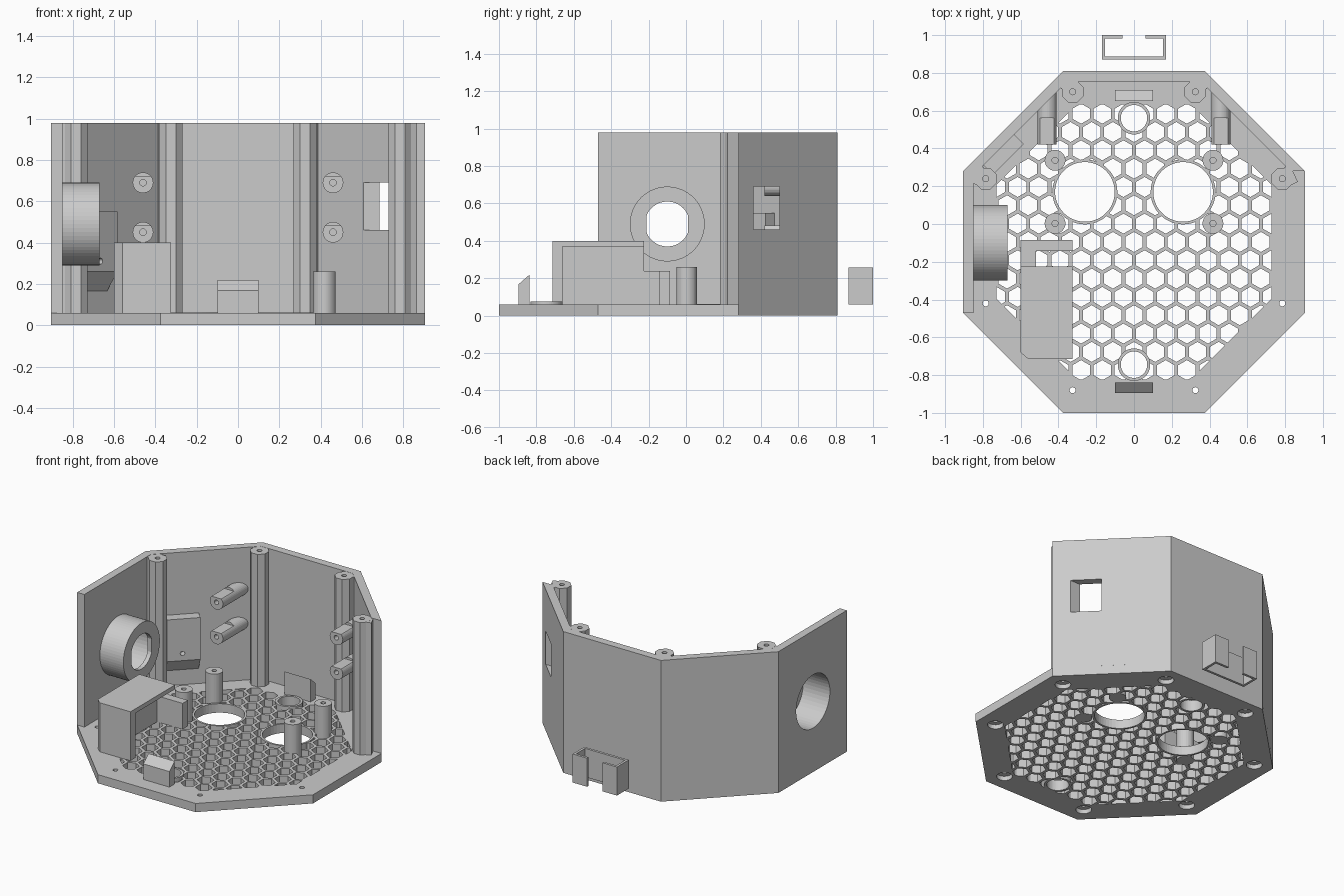
import bpy, bmesh, math
from mathutils import Matrix

if "Cube" in bpy.data.objects:
    bpy.data.objects.remove(bpy.data.objects["Cube"])

GREY = bpy.data.materials.new("light_grey_plastic")
GREY.diffuse_color = (0.6, 0.6, 0.6, 1)
GREY.use_nodes = True
GREY.node_tree.nodes["Principled BSDF"].inputs["Base Color"].default_value = GREY.diffuse_color
CY = -0.095                      # centre of the octagon in y


def circle(cx, cy, r, n=48, turn=0.0):
    return [(cx + r * math.cos(2 * math.pi * i / n + turn),
             cy + r * math.sin(2 * math.pi * i / n + turn)) for i in range(n)]


def rect(x0, x1, y0, y1):
    return [(x0, y0), (x1, y0), (x1, y1), (x0, y1)]


def octagon(apothem):
    return circle(0, CY, apothem / math.cos(math.pi / 8), 8, math.pi / 8)


def prisms(name, polys, lo, hi, axis="z"):
    """Extrude one or more outlines along an axis."""
    place = {"x": lambda p, h: (h, p[0], p[1]),
             "y": lambda p, h: (p[0], h, p[1]),
             "z": lambda p, h: (p[0], p[1], h)}[axis]
    bm = bmesh.new()
    for pts in polys:
        a = [bm.verts.new(place(p, lo)) for p in pts]
        b = [bm.verts.new(place(p, hi)) for p in pts]
        bm.faces.new(a)
        bm.faces.new(b)
        for i in range(len(pts)):
            j = (i + 1) % len(pts)
            bm.faces.new((a[i], a[j], b[j], b[i]))
    bmesh.ops.recalc_face_normals(bm, faces=bm.faces)
    me = bpy.data.meshes.new(name)
    bm.to_mesh(me)
    bm.free()
    me.materials.append(GREY)
    ob = bpy.data.objects.new(name, me)
    bpy.context.collection.objects.link(ob)
    return ob


def prism(name, pts, lo, hi, axis="z"):
    return prisms(name, [pts], lo, hi, axis)


def cut(ob, polys, lo, hi, axis="z"):
    """Subtract extruded outlines from an object."""
    tool = prisms("cutter", polys, lo, hi, axis)
    tool.hide_render = True
    mod = ob.modifiers.new("cut", "BOOLEAN")
    mod.operation, mod.solver, mod.object = "DIFFERENCE", "EXACT", tool
    bpy.context.view_layer.objects.active = ob
    bpy.ops.object.modifier_apply(modifier=mod.name)
    bpy.data.objects.remove(tool)


def clip(poly, apothem):
    """Trim a convex outline to the octagon."""
    for k in range(8):
        c, s = math.cos(k * math.pi / 4), math.sin(k * math.pi / 4)
        d = [p[0] * c + (p[1] - CY) * s - apothem for p in poly]
        out = []
        for i, p in enumerate(poly):
            j = (i + 1) % len(poly)
            q = poly[j]
            if d[i] <= 0:
                out.append(p)
            if (d[i] < 0) != (d[j] < 0) and abs(d[i] - d[j]) > 1e-9:
                t = d[i] / (d[i] - d[j])
                out.append((p[0] + t * (q[0] - p[0]), p[1] + t * (q[1] - p[1])))
        poly = out
    return poly


def area(p):
    return abs(sum(p[i - 1][0] * p[i][1] - p[i][0] * p[i - 1][1]
                   for i in range(len(p)))) / 2


# Base plate with honeycomb floor
base = prism("base_plate", octagon(0.905), 0, 0.06)
pitch, cells = 0.112, []
for row in range(-9, 10):
    for col in range(-9, 10):
        x = (col + 0.5 * (row % 2)) * pitch
        y = CY + row * pitch * math.sqrt(3) / 2
        cell = clip(circle(x, y, 0.092 / math.sqrt(3), 6, math.pi / 6), 0.728)
        if len(cell) > 2 and area(cell) > 2e-4:
            cells.append(cell)
cut(base, cells, -0.02, 0.08)

# Screw holes near the eight corners
corners = [(sx * x, y) for sx in (-1, 1)
           for x, y in ((0.325, 0.70), (0.785, 0.24), (0.785, -0.42), (0.325, -0.88))]
cut(base, [circle(x, y, 0.016, 16) for x, y in corners], -0.02, 0.08)
cut(base, [circle(x, y, 0.05, 24) for x, y in corners], -0.02, 0.03)

# Rimmed round openings in the floor
openings = [("sensor_rim_left", -0.26, 0.17, 0.172, 0.158, 0.062),
            ("sensor_rim_right", 0.26, 0.17, 0.172, 0.158, 0.062),
            ("rear_rim", 0, 0.56, 0.086, 0.07, 0.075),
            ("front_rim", 0, -0.745, 0.086, 0.07, 0.075)]
cut(base, [circle(x, y, (ro + ri) / 2) for _, x, y, ro, ri, _ in openings], -0.02, 0.08)
for name, x, y, ro, ri, top in openings:
    rim = prism(name, circle(x, y, ro), 0, top)
    cut(rim, [circle(x, y, ri)], -0.1, 0.2)

# Floor standoffs
for x in (-0.418, 0.418):
    for y in (0.003, 0.337):
        so = prism("floor_standoff", circle(x, y, 0.055, 32), 0, 0.26)
        cut(so, [circle(x, y, 0.016, 16)], 0.1, 0.3)

# Wall on four sides, with round port and square window
wall = prism("wall", [(-0.905, -0.47), (-0.905, 0.28), (-0.375, 0.81), (0.375, 0.81),
                      (0.905, 0.28), (0.827, 0.28), (0.352, 0.755), (-0.352, 0.755),
                      (-0.85, 0.257), (-0.85, -0.47)], 0.06, 0.98)
cut(wall, [circle(-0.1, 0.49, 0.185)], -1, -0.8, "x")
cut(wall, [rect(0.36, 0.50, 0.46, 0.69)], 0.5, 1, "x")

# Round port housing on the left wall, flat-sided inner hole
port = prism("port_housing", circle(-0.1, 0.49, 0.2, 64), -0.86, -0.67, "x")
cut(port, [circle(-0.1, 0.49, 0.185)], -1, -0.70, "x")
flat_hole = [(max(-0.21, min(0.01, y)), z) for y, z in circle(-0.1, 0.49, 0.12, 48)]
cut(port, [flat_hole], -0.8, -0.5, "x")

# Corner screw posts, joined to the wall corners
for s in (-1, 1):
    for x, y, nx, ny in ((0.325, 0.70, 0.03, 0.07), (0.785, 0.24, 0.055, 0.025)):
        cx, cy = s * x, y
        post = prism("corner_post", circle(cx, cy, 0.062, 8, math.pi / 8), 0.06, 0.979)
        cut(post, [circle(cx, cy, 0.016, 16)], 0.7, 1.1)
        L = math.hypot(nx, ny)
        ux, uy, k = s * nx / L, ny / L, 0.05
        web = [(cx + ux * a - uy * b, cy + uy * a + ux * b)
               for a, b in ((0.035, -k), (0.068, -k), (0.068, k), (0.035, k))]
        prism("post_web", web, 0.06, 0.978)

# Horizontal standoffs on the diagonal walls, flattened at the tip
for x in (-0.46, 0.46):
    for z in (0.45, 0.69):
        peg = prism("wall_standoff", circle(x, z, 0.05, 32), 0.42, 0.7, "y")
        for v in peg.data.vertices:
            if v.co.y > 0.6:
                v.co.y = 1.14 - abs(v.co.x)
        cut(peg, [rect(x - 0.1, x + 0.1, z + 0.033, z + 0.1)], 0.3, 0.56, "y")
        cut(peg, [circle(x, z, 0.016, 16)], 0.3, 0.54, "y")

# Sloped bracket on the back left wall
bracket = prism("wall_bracket", [(0.01, 0.165), (0, 0.165), (-0.07, 0.26),
                                 (-0.07, 0.55), (0.01, 0.55)], -0.115, 0.115, "x")
cut(bracket, [circle(0, 0.31, 0.015, 16)], -0.1, -0.02, "y")
bracket.data.transform(Matrix.Translation((-0.715, 0.392, 0)) @
                       Matrix.Rotation(math.pi / 4, 4, "Z"))

# Battery holder: hood open to the right and rear, low rear corner
prism("holder_front", [(-0.6, -0.68), (-0.56, -0.715), (-0.325, -0.715),
                       (-0.325, -0.66), (-0.6, -0.66)], 0.06, 0.40)
prism("holder_side", rect(-0.6, -0.52, -0.66, -0.225), 0.06, 0.40)
prism("holder_top", rect(-0.52, -0.325, -0.66, -0.225), 0.37, 0.40)
prism("holder_low_side", rect(-0.6, -0.52, -0.225, -0.085), 0.06, 0.24)
prism("holder_rear", rect(-0.52, -0.325, -0.143, -0.085), 0.06, 0.24)

# Wedge-topped stops at front and rear
prism("front_stop", [(-0.895, 0.05), (-0.838, 0.05), (-0.838, 0.218), (-0.895, 0.168)],
      -0.1, 0.1, "x")
prism("rear_stop", [(0.652, 0.05), (0.709, 0.05), (0.709, 0.168), (0.652, 0.218)],
      -0.1, 0.1, "x")

# Separate C-shaped clip behind the wall
half = [(0.17, 0.87), (0.17, 1.0), (0.06, 1.0), (0.06, 0.983), (0.153, 0.983), (0.153, 0.887)]
prism("rear_clip", half + [(-x, y) for x, y in reversed(half)], 0.06, 0.258)
